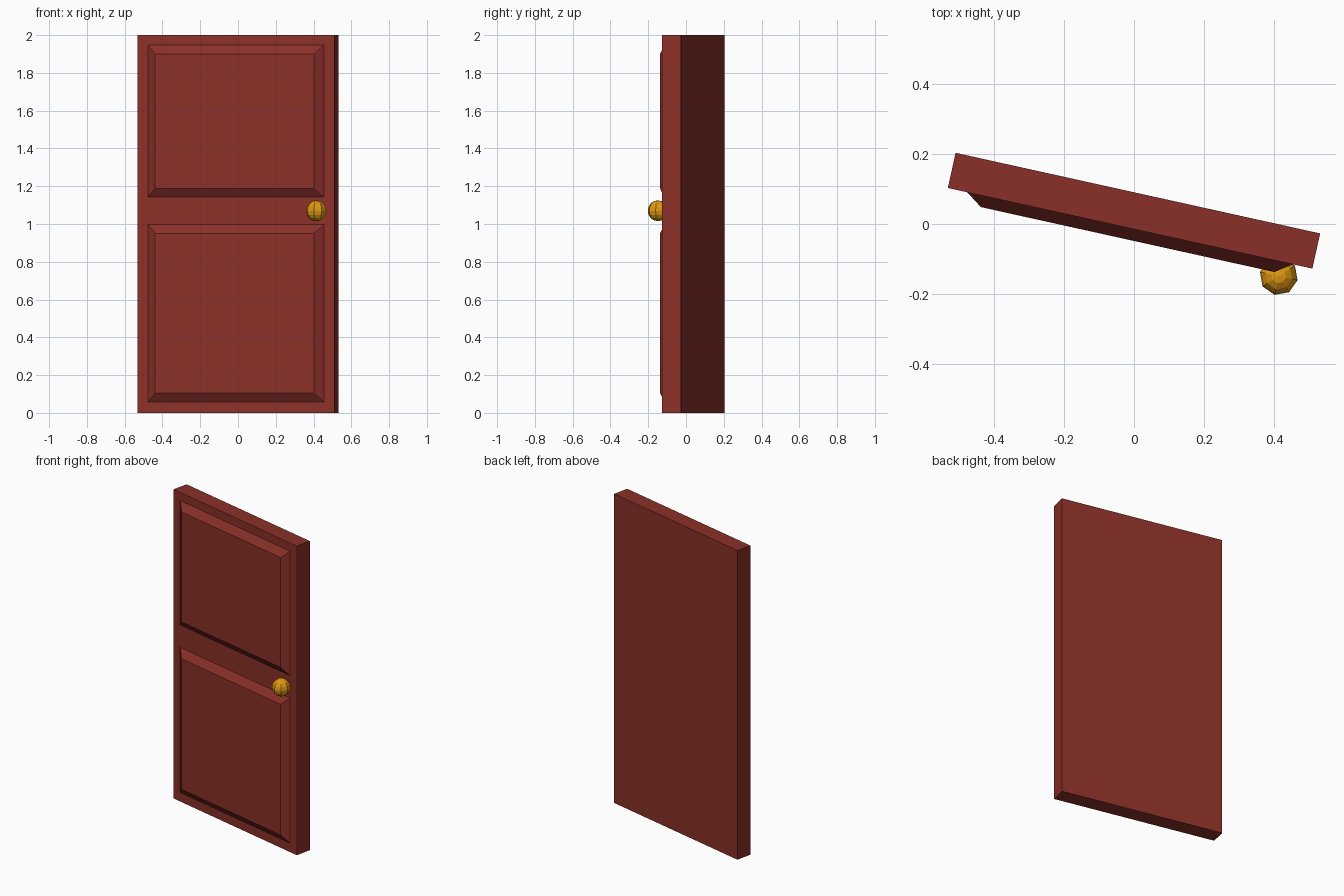
import bpy, bmesh
from math import radians
from mathutils import Matrix

if "Cube" in bpy.data.objects:
    bpy.data.objects.remove(bpy.data.objects["Cube"])

# Door swings slightly open: everything is built in door space, then turned
DOOR = Matrix.Translation((0, 0.038, 0)) @ Matrix.Rotation(radians(-12.47), 4, 'Z')
HALF_W, HALF_T = 0.534, 0.0515


def material(name, rgb):
    m = bpy.data.materials.new(name)
    m.diffuse_color = (*rgb, 1)
    m.use_nodes = True
    m.node_tree.nodes["Principled BSDF"].inputs["Base Color"].default_value = m.diffuse_color
    return m


def finish(name, bm, mat):
    bmesh.ops.recalc_face_normals(bm, faces=bm.faces[:])
    me = bpy.data.meshes.new(name)
    bm.to_mesh(me)
    bm.free()
    me.materials.append(mat)
    ob = bpy.data.objects.new(name, me)
    ob.matrix_world = DOOR
    bpy.context.collection.objects.link(ob)
    return ob


def raised_panel(name, z0, z1, mat):
    # rectangular rings: sunk into the slab, at its face, bevelled top
    bm = bmesh.new()
    rings = []
    for y, inset in ((-HALF_T + 0.01, 0), (-HALF_T, 0), (-HALF_T - 0.033, 0.047)):
        w, a, b = 0.477 - inset, z0 + inset, z1 - inset
        rings.append([bm.verts.new(p) for p in ((-w, y, a), (w, y, a), (w, y, b), (-w, y, b))])
    for lo, hi in zip(rings, rings[1:]):
        for i in range(4):
            j = (i + 1) % 4
            bm.faces.new((lo[i], lo[j], hi[j], hi[i]))
    bm.faces.new(rings[0])
    bm.faces.new(rings[-1])
    finish(name, bm, mat)


wood = material("red_wood", (0.26, 0.03, 0.022))
brass = material("brass", (0.75, 0.32, 0.006))

# Door slab
bm = bmesh.new()
bmesh.ops.create_cube(bm, size=1, matrix=Matrix.Translation((0, 0, 1))
                      @ Matrix.Diagonal((2 * HALF_W, 2 * HALF_T, 2, 1)))
finish("door_slab", bm, wood)

# Raised panels on the front
raised_panel("upper_panel", 1.142, 1.947, wood)
raised_panel("lower_panel", 0.058, 0.997, wood)

# Faceted knob
bm = bmesh.new()
bmesh.ops.create_uvsphere(bm, u_segments=8, v_segments=8, radius=0.055,
                          matrix=Matrix.Translation((0.4446, -0.093, 1.07)))
finish("door_knob", bm, brass)
